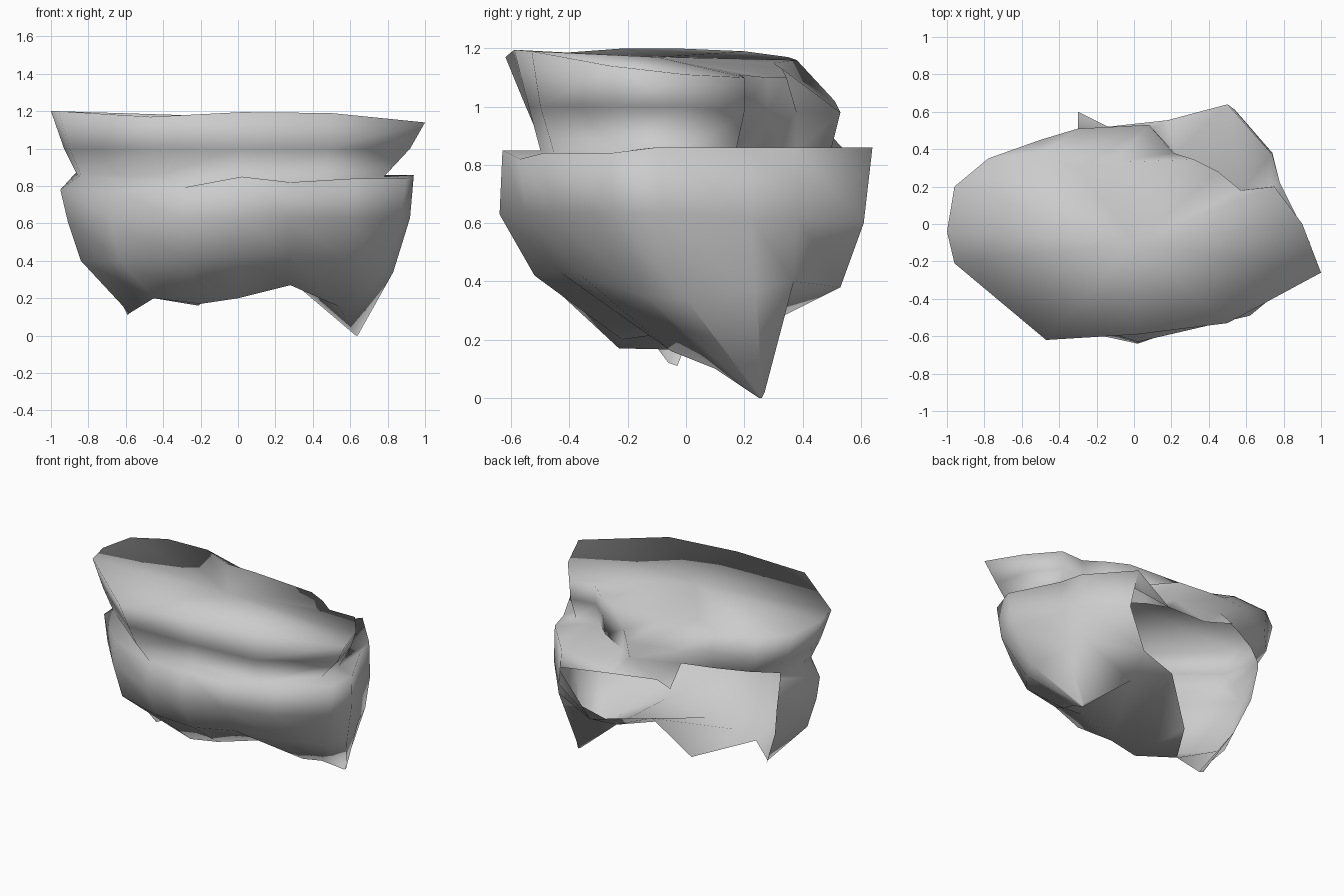
import bpy, bmesh

grey = bpy.data.materials.new("plain_grey")
grey.diffuse_color = (0.6, 0.6, 0.6, 1)
shell = bmesh.new()


def add_faces(*faces):
    """Add faces given as corner points; shared corners are welded later."""
    for f in faces:
        shell.faces.new([shell.verts.new(p) for p in f])


def loft(columns, closed=False):
    """Skin neighbouring columns of equal length."""
    following = columns[1:] + (columns[:1] if closed else [])
    for a, b in zip(columns, following):
        for k in range(len(a) - 1):
            add_faces((a[k], a[k + 1], b[k + 1], b[k]))


# Upper crown: each column runs rim, shoulder, groove (clockwise from the left)
crown = [
    [(-1, -.04, 1.2), (-.93, -.04, 1.0), (-.86, -.05, .86)],
    [(-.96, .2, 1.19), (-.91, .2, 1.0), (-.85, .19, .89)],
    [(-.78, .35, 1.17), (-.77, .35, 1.0), (-.7, .3, .9)],
    [(-.5, .38, 1.16), (-.5, .45, 1.05), (-.5, .4, .91)],
    [(-.3, .3, 1.15), (-.3, .51, 1.02), (-.3, .48, .92)],
    [(-.1, .33, 1.13), (.08, .53, .98), (.08, .5, .86)],
    [(.32, .345, 1.1), (.21, .38, .98), (.22, .38, .84)],
    [(.45, .28, 1.1), (.44, .28, .98), (.43, .26, .84)],
    [(.57, .18, 1.11), (.56, .18, .98), (.55, .15, .84)],
    [(.75, .2, 1.1), (.74, .2, .98), (.72, .17, .84)],
    [(.9, 0, 1.11), (.86, 0, 1.0), (.77, 0, .84)],
    [(1, -.26, 1.14), (.92, -.24, 1.0), (.78, -.2, .85)],
    [(.5, -.53, 1.19), (.48, -.5, 1.0), (.48, -.45, .83)],
    [(.02, -.59, 1.195), (.02, -.54, 1.0), (.02, -.5, .85)],
    [(-.47, -.62, 1.17), (-.45, -.55, 1.0), (-.43, -.49, .86)],
    [(-.96, -.21, 1.2), (-.9, -.18, 1.0), (-.84, -.16, .86)],
]
loft(crown, closed=True)
# Cap over the crown, fanned from a low centre
for a, b in zip(crown, crown[1:] + crown[:1]):
    add_faces(((0, -.1, 1.17), a[0], b[0]))

# Lower wrap: columns run from the rim to the ragged bottom edge,
# from the left spike round the front to the right side flap
wrap = [
    [(-.85, .19, .85), (-.81, .17, .62), (-.74, .09, .4), (-.59, -.03, .11)],
    [(-.95, -.1, .78), (-.91, -.12, .61), (-.84, -.12, .4), (-.58, -.06, .12)],
    [(-.68, -.37, .77), (-.68, -.39, .62), (-.63, -.36, .4), (-.45, -.12, .2)],
    [(-.3, -.53, .79), (-.3, -.57, .63), (-.28, -.5, .42), (-.2, -.23, .17)],
    [(.02, -.63, .85), (.02, -.64, .63), (.02, -.52, .42), (0, -.22, .2)],
    [(.28, -.57, .82), (.28, -.55, .63), (.28, -.43, .43), (.28, -.18, .27)],
    [(.62, -.49, .84), (.6, -.46, .63), (.57, -.36, .42), (.53, -.05, .16)],
    [(.9, -.26, .84), (.87, -.25, .63), (.76, -.14, .35), (.57, .1, .1)],
    [(.94, -.1, .86), (.92, -.08, .63), (.83, 0, .34), (.63, .25, 0)],
    [(.78, .22, .86), (.78, .22, .62), (.75, .24, .37), (.64, .26, 0)],
    [(.74, .37, .86), (.74, .38, .62), (.71, .37, .4), (.63, .27, .02)],
    [(.5, .64, .86), (.54, .61, .6), (.36, .53, .38), (.3, .33, .28)],
]
loft(wrap)

# Floor rising from the bottom edge to the open back
low = [col[3] for col in wrap]
back_low, back_mid, back_high = (-.21, .24, .16), (0, .37, .42), wrap[11][2]
add_faces(
    (low[2], low[3], back_low),
    (low[3], low[4], back_mid, back_low),
    (low[4], low[5], low[11], back_mid),
    (back_mid, low[11], back_high),
    (low[5], low[6], low[11]),
    (low[6], low[7], low[11]),
    (low[7], low[8], low[11]),
    (low[8], low[9], low[10], low[11]),
)

# Fold joining the wrap rim to the groove under the crown
partners = [1, 0, 15, 14, 13, 12, 12, 11, 10, 9, 8, 6]
fold = [[crown[c][2], col[0]] for c, col in zip(partners, wrap)]
# Back strap sloping from the crown to a loose tip
strap_mid, strap_dip, strap_tip = (.18, .555, .75), (-.14, .52, .78), (-.3, .6, .79)
fold += [[crown[5][2], strap_mid]]
loft(fold)
add_faces((wrap[11][0], (.52, .625, .73), strap_mid),
          (crown[5][2], strap_mid, strap_dip),
          (crown[5][2], strap_dip, crown[4][2]),
          (crown[4][2], strap_dip, strap_tip))
# Crown corners that the fold skips
add_faces((crown[9][2], crown[8][2], wrap[10][0]),
          (crown[8][2], crown[7][2], crown[6][2]))

# Weld everything into one smooth shell
bmesh.ops.remove_doubles(shell, verts=shell.verts[:], dist=0.002)
bmesh.ops.recalc_face_normals(shell, faces=shell.faces[:])
for f in shell.faces:
    f.smooth = True
mesh = bpy.data.meshes.new("folded_shell")
shell.to_mesh(mesh)
shell.free()
mesh.materials.append(grey)
obj = bpy.data.objects.new("folded_shell", mesh)
bpy.context.collection.objects.link(obj)
